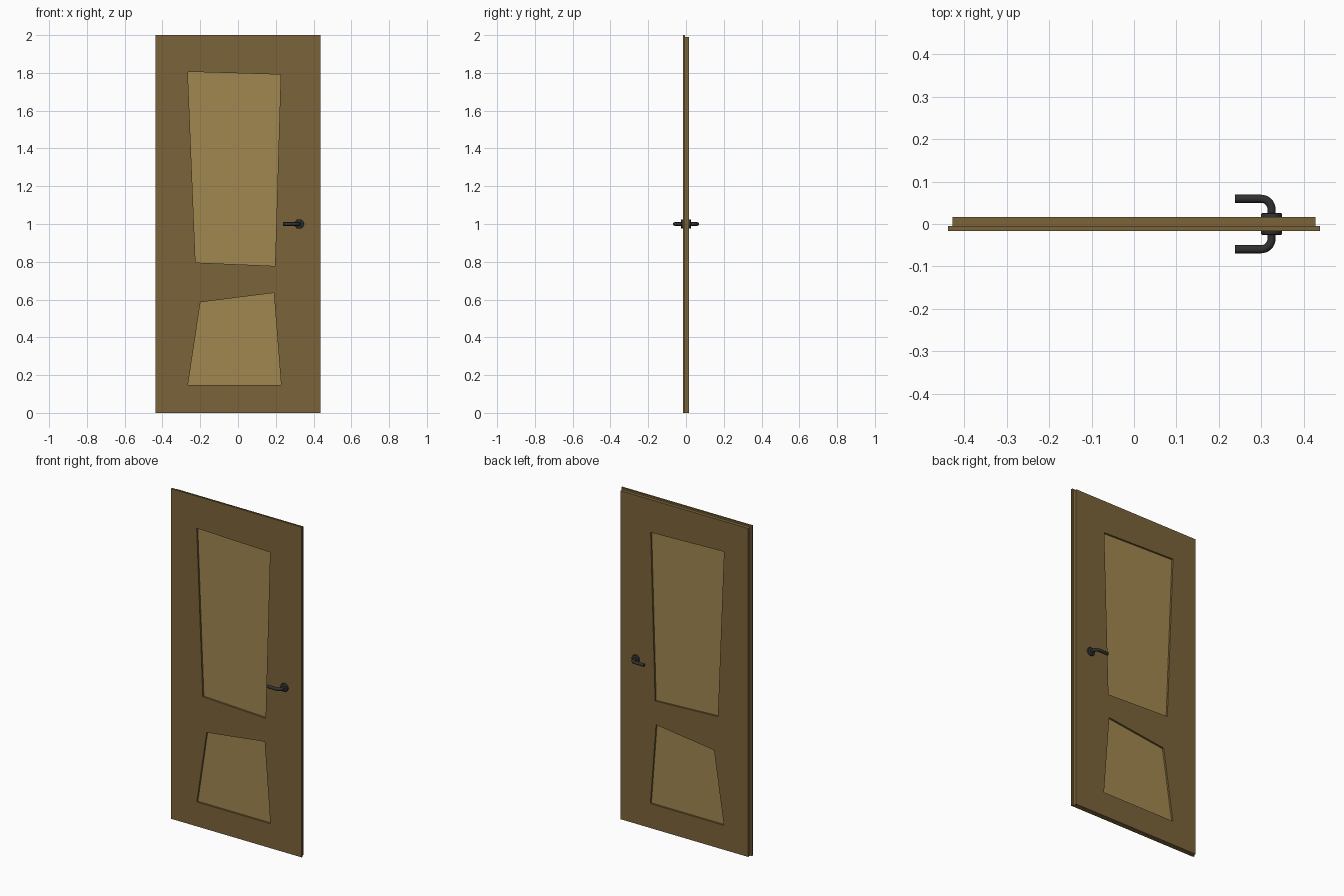
import bpy, bmesh, math
from mathutils import Matrix, Vector

if "Cube" in bpy.data.objects:
    bpy.data.objects.remove(bpy.data.objects["Cube"])


def material(name, color):
    m = bpy.data.materials.new(name)
    m.diffuse_color = (*color, 1)
    m.use_nodes = True
    m.node_tree.nodes["Principled BSDF"].inputs["Base Color"].default_value = m.diffuse_color
    return m


WOOD = material("dark_wood", (0.195, 0.127, 0.042))
PANEL = material("light_wood", (0.356, 0.242, 0.080))
METAL = material("dark_metal", (0.03, 0.03, 0.03))


def finish(bm, name, mat):
    bmesh.ops.recalc_face_normals(bm, faces=bm.faces)
    me = bpy.data.meshes.new(name)
    bm.to_mesh(me)
    bm.free()
    ob = bpy.data.objects.new(name, me)
    bpy.context.collection.objects.link(ob)
    me.materials.append(mat)
    return ob


def loop(bm, pts, y):
    return [bm.verts.new((x, y, z)) for x, z in pts]


def bridge(bm, a, b, sides=(0, 1, 2, 3)):
    for i in sides:
        j = (i + 1) % 4
        bm.faces.new((a[i], a[j], b[j], b[i]))


def rect(half, top):
    return [(-half, 0), (half, 0), (half, top), (-half, top)]


# Panel openings: bottom left, bottom right, top right, top left
LOWER = [(-0.265, 0.148), (0.228, 0.148), (0.19, 0.635), (-0.199, 0.586)]
UPPER = [(-0.225, 0.796), (0.196, 0.778), (0.226, 1.791), (-0.266, 1.806)]
FRONT, STEP, BACK = -0.016, -0.005, 0.016

# Door frame: overlapping front lip, stepped-in back, two through openings
bm = bmesh.new()
rings = [loop(bm, rect(0.4375, 2.0), FRONT), loop(bm, rect(0.4375, 2.0), STEP),
         loop(bm, rect(0.427, 1.99), STEP), loop(bm, rect(0.427, 1.99), BACK)]
for a, b in zip(rings, rings[1:]):
    bridge(bm, a, b, (1, 2, 3))
bm.faces.new([r[0] for r in rings] + [r[1] for r in reversed(rings)])
holes = []
for y, o in ((FRONT, rings[0]), (BACK, rings[-1])):
    lo, up = loop(bm, LOWER, y), loop(bm, UPPER, y)
    holes.append((lo, up))
    bm.faces.new((o[0], lo[0], lo[3], up[0], up[3], o[3]))
    bm.faces.new((o[1], lo[1], lo[2], up[1], up[2], o[2]))
    bm.faces.new((o[0], o[1], lo[1], lo[0]))
    bm.faces.new((lo[3], lo[2], up[1], up[0]))
    bm.faces.new((up[3], up[2], o[2], o[3]))
for a, b in zip(*holes):
    bridge(bm, a, b)
finish(bm, "door_frame", WOOD)

# Recessed panels, visible from both sides
for name, pts in (("lower_panel", LOWER), ("upper_panel", UPPER)):
    bm = bmesh.new()
    a, b = loop(bm, pts, -0.005), loop(bm, pts, 0.005)
    bm.faces.new(a)
    bm.faces.new(b)
    bridge(bm, a, b)
    finish(bm, name, PANEL)

HX, HZ = 0.324, 1.0


def smooth_mirrored(ob):
    bpy.ops.object.select_all(action='DESELECT')
    ob.select_set(True)
    bpy.context.view_layer.objects.active = ob
    bpy.ops.object.shade_smooth_by_angle(angle=math.radians(35))
    mod = ob.modifiers.new("other_side", 'MIRROR')
    mod.use_axis = (False, True, False)


# Handle roses: round plates with a rounded outer rim
bm = bmesh.new()
prev = None
for r, y in ((0.025, -0.014), (0.025, -0.0225), (0.0235, -0.025), (0.021, -0.026)):
    ring = [bm.verts.new((HX + r * math.cos(t * math.tau / 32), y,
                          HZ + r * math.sin(t * math.tau / 32))) for t in range(32)]
    if prev:
        for i in range(32):
            j = (i + 1) % 32
            bm.faces.new((prev[i], prev[j], ring[j], ring[i]))
    else:
        bm.faces.new(ring)
    prev = ring
bm.faces.new(prev)
smooth_mirrored(finish(bm, "handle_roses", METAL))

# Handle levers: round bar that leaves the rose and bends sideways
R, OUT, BEND = 0.0095, -0.0595, 0.025
path = [(Vector((HX, -0.02)), 0.0)]
for k in range(9):
    t = math.pi / 2 * k / 8
    path.append((Vector((HX - BEND + BEND * math.cos(t), OUT + BEND - BEND * math.sin(t))), t))
path.append((Vector((0.238, OUT)), math.pi / 2))
bm = bmesh.new()
prev = None
for p, t in path:
    side = Vector((math.cos(t), -math.sin(t)))
    ring = []
    for s in range(16):
        u = s * math.tau / 16
        q = p + side * R * math.cos(u)
        ring.append(bm.verts.new((q.x, q.y, HZ + R * math.sin(u))))
    if prev:
        for i in range(16):
            j = (i + 1) % 16
            bm.faces.new((prev[i], prev[j], ring[j], ring[i]))
    else:
        bm.faces.new(ring)
    prev = ring
bm.faces.new(prev)
smooth_mirrored(finish(bm, "handle_levers", METAL))
